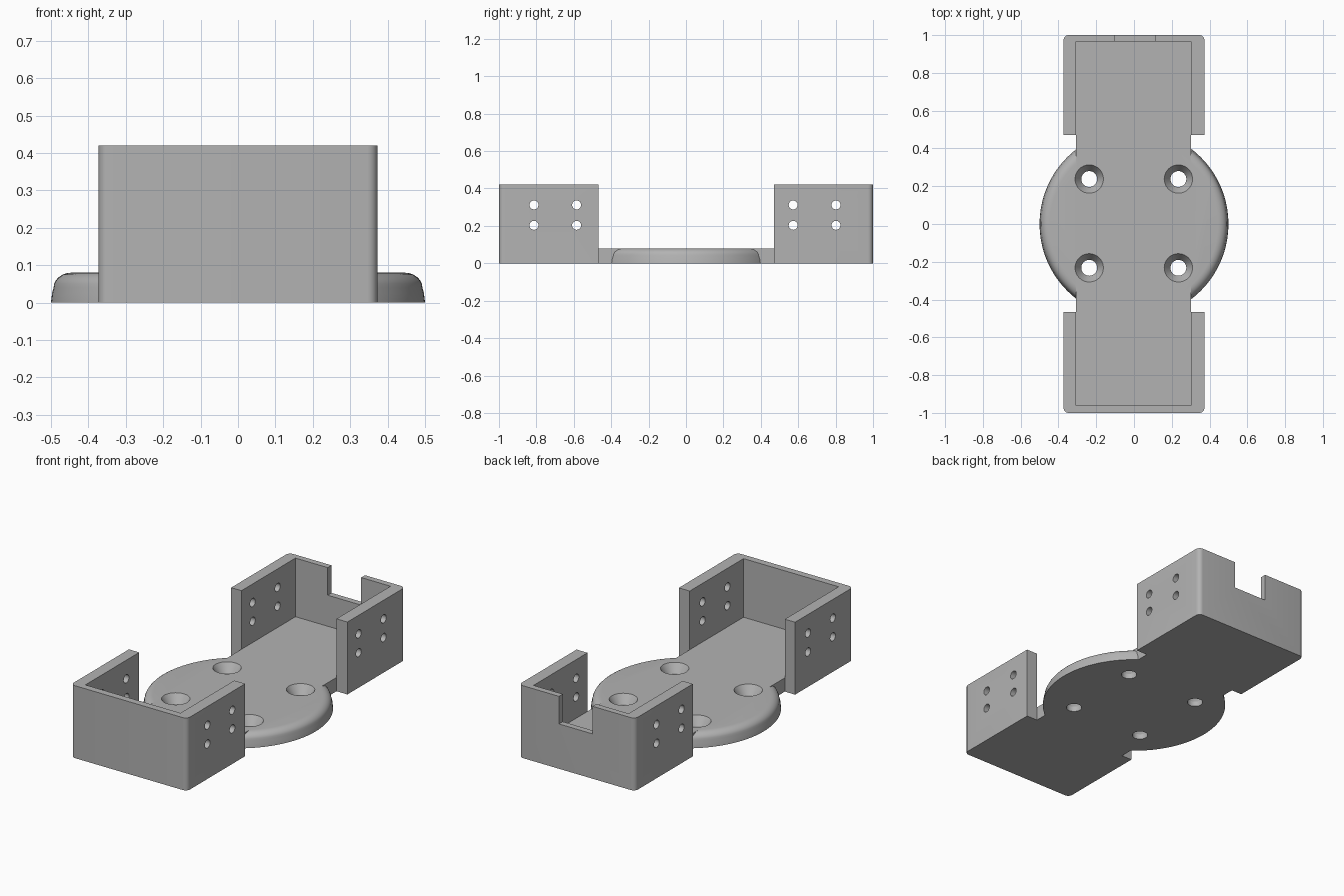
import bpy, bmesh, math
from mathutils import Matrix, Vector

if "Cube" in bpy.data.objects:
    bpy.data.objects.remove(bpy.data.objects["Cube"])

grey = bpy.data.materials.new("matte grey")
grey.use_nodes = True
grey.diffuse_color = (0.45, 0.45, 0.45, 1)
grey.node_tree.nodes["Principled BSDF"].inputs["Base Color"].default_value = (0.45, 0.45, 0.45, 1)

BASE, TOP = 0.08, 0.42


def finish(name, bm):
    bmesh.ops.recalc_face_normals(bm, faces=bm.faces)
    mesh = bpy.data.meshes.new(name)
    bm.to_mesh(mesh)
    bm.free()
    mesh.materials.append(grey)
    obj = bpy.data.objects.new(name, mesh)
    bpy.context.collection.objects.link(obj)
    return obj


def box(name, x0, x1, y0, y1, z0, z1):
    bm = bmesh.new()
    bmesh.ops.create_cube(bm, size=1)
    centre = Vector(((x0 + x1) / 2, (y0 + y1) / 2, (z0 + z1) / 2))
    bm.transform(Matrix.Translation(centre) @ Matrix.Diagonal((x1 - x0, y1 - y0, z1 - z0, 1)))
    return finish(name, bm)


def lathe(name, profile, steps, matrix=Matrix()):
    """Closed solid spun about z from (radius, height) points."""
    bm = bmesh.new()
    rings = [[bm.verts.new((r * math.cos(math.tau * i / steps), r * math.sin(math.tau * i / steps), z))
              for i in range(steps)] for r, z in profile]
    for low, high in zip(rings, rings[1:]):
        for i in range(steps):
            j = (i + 1) % steps
            bm.faces.new((low[i], low[j], high[j], high[i]))
    bm.faces.new(rings[0])
    bm.faces.new(rings[-1])
    bm.transform(matrix)
    return finish(name, bm)


def combine(target, other, operation):
    mod = target.modifiers.new(operation.lower(), 'BOOLEAN')
    mod.operation, mod.solver, mod.object = operation, 'EXACT', other
    bpy.context.view_layer.objects.active = target
    bpy.ops.object.modifier_apply(modifier=mod.name)
    bpy.data.objects.remove(other)


def bracket(name, y_open, y_end, y_inner):
    """Open-ended tray end: two side walls and an end wall, outer corners rounded."""
    side = 1 if y_end > 0 else -1
    tray = box(name, -0.373, 0.373, min(y_open, y_end), max(y_open, y_end), 0, TOP)
    bm = bmesh.new()
    bm.from_mesh(tray.data)
    corners = [e for e in bm.edges if all(v.co.y * side > 0.9 for v in e.verts)
               and abs(e.verts[0].co.z - e.verts[1].co.z) > 0.1]
    bmesh.ops.bevel(bm, geom=corners, offset=0.027, segments=6, profile=0.5, affect='EDGES')
    bm.to_mesh(tray.data)
    bm.free()
    y_out = y_open - side * 0.1
    pocket = box("pocket", -0.307, 0.303, min(y_out, y_inner), max(y_out, y_inner), BASE, 0.6)
    combine(tray, pocket, 'DIFFERENCE')
    # side strips at the open end keep the floor the width of the neck
    return tray


# Round centre plate with a softened upper rim
rim = [(0.5, 0), (0.497, 0.025)]
for k in range(7):
    a = math.radians(15 * k)
    rim.append((0.445 + 0.048 * math.cos(a), 0.04 + 0.04 * math.sin(a)))
body = lathe("mounting_bracket", rim, 128)

# Neck floor and the two end trays
combine(body, box("neck_floor", -0.307, 0.303, -0.9, 0.9, 0, BASE), 'UNION')
combine(body, bracket("front_tray", -0.467, -1, -0.96), 'UNION')
combine(body, bracket("back_tray", 0.47, 1, 0.965), 'UNION')

# Cable notch in the back wall
combine(body, box("cable_notch", -0.1, 0.115, 0.9, 1.1, 0.26, 0.6), 'DIFFERENCE')

# Countersunk holes in the centre plate
sink = [(0.042, -0.05), (0.042, 0.03), (0.075, BASE), (0.075, 0.12)]
for x in (-0.237, 0.235):
    for y in (-0.232, 0.238):
        combine(body, lathe("screw_hole", sink, 40, Matrix.Translation((x, y, 0))), 'DIFFERENCE')

# Cross holes through the side walls
for y in (-0.813, -0.585, 0.573, 0.802):
    for z in (0.203, 0.312):
        place = Matrix.Translation((0, y, z)) @ Matrix.Rotation(math.pi / 2, 4, 'Y')
        combine(body, lathe("side_hole", [(0.024, -0.6), (0.024, 0.6)], 24, place), 'DIFFERENCE')

bpy.ops.object.select_all(action='DESELECT')
body.select_set(True)
bpy.context.view_layer.objects.active = body
bpy.ops.object.shade_smooth_by_angle(angle=math.radians(28))
